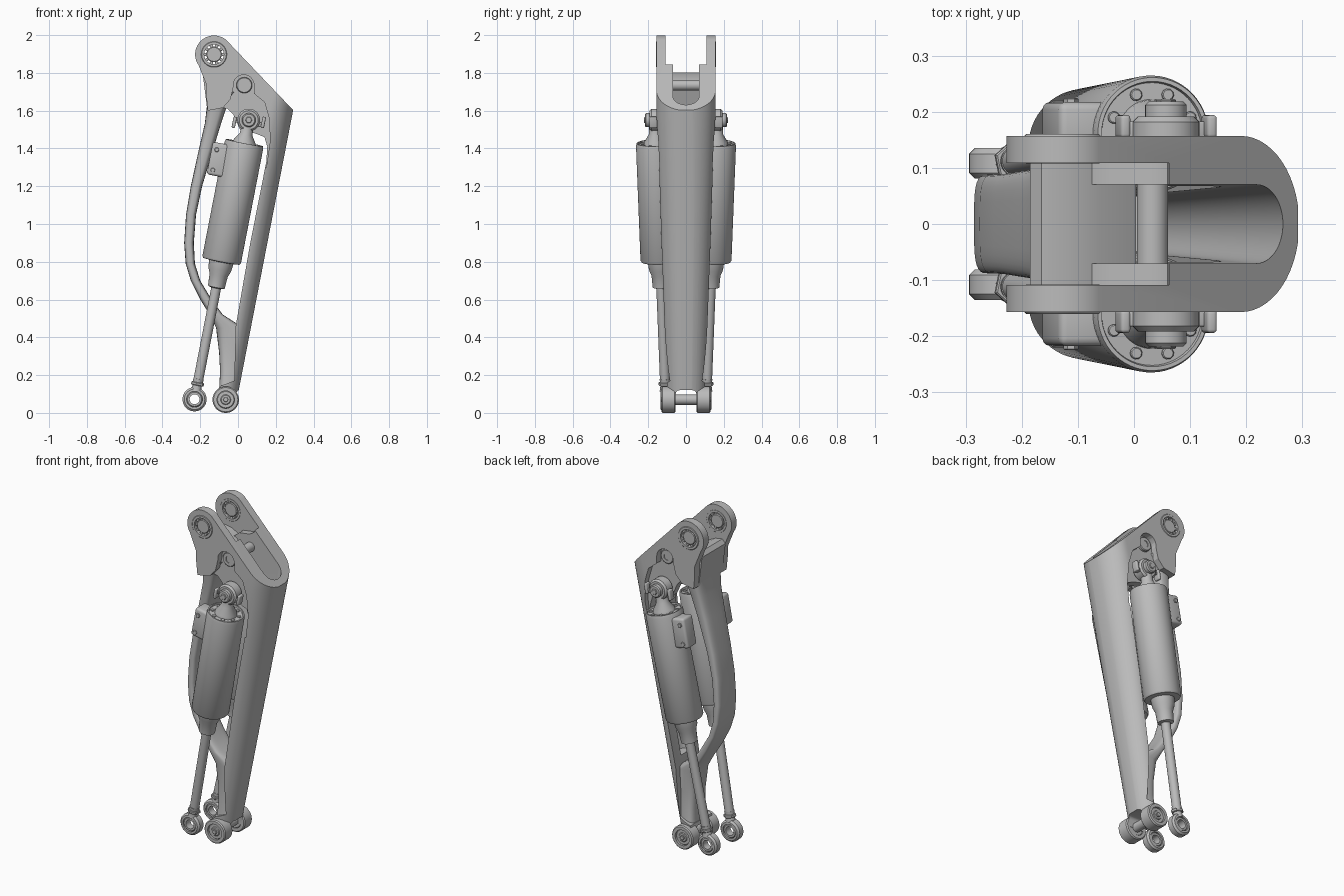
import bpy, bmesh, math
from mathutils import Vector, Matrix

cube = bpy.data.objects.get("Cube")
if cube:
    bpy.data.objects.remove(cube, do_unlink=True)

metal = bpy.data.materials.new("plain_grey_metal")
metal.use_nodes = True
GREY = (0.5, 0.5, 0.5, 1)
metal.diffuse_color = GREY
metal.node_tree.nodes["Principled BSDF"].inputs["Base Color"].default_value = GREY


def finish(name, bm):
    bmesh.ops.remove_doubles(bm, verts=bm.verts, dist=0.00005)
    bmesh.ops.recalc_face_normals(bm, faces=bm.faces)
    mesh = bpy.data.meshes.new(name)
    bm.to_mesh(mesh)
    bm.free()
    mesh.materials.append(metal)
    obj = bpy.data.objects.new(name, mesh)
    bpy.context.scene.collection.objects.link(obj)
    return obj


def smooth(obj, angle=32):
    bpy.ops.object.select_all(action='DESELECT')
    obj.select_set(True)
    bpy.context.view_layer.objects.active = obj
    bpy.ops.object.shade_smooth_by_angle(angle=math.radians(angle))
    return obj


def loft(name, rings, closed=False):
    """Skin a row of equal-length rings; cap the ends unless closed."""
    bm = bmesh.new()
    rows = [[bm.verts.new(p) for p in ring] for ring in rings]
    n = len(rows[0])
    pairs = list(zip(rows, rows[1:])) + ([(rows[-1], rows[0])] if closed else [])
    for a, b in pairs:
        for i in range(n):
            bm.faces.new((a[i], a[(i + 1) % n], b[(i + 1) % n], b[i]))
    if not closed:
        bm.faces.new(rows[0])
        bm.faces.new(rows[-1])
    return finish(name, bm)


def prism(name, outline, y0, y1):
    return loft(name, [[(x, y, z) for x, z in outline] for y in (y0, y1)])


def lathe(name, profile, origin, axis, closed=False, seg=40):
    """Turn (radius, distance) points about an axis; closed makes a ring."""
    turn = Vector(axis).to_track_quat('Z', 'Y')
    rings = []
    for r, t in profile:
        ring = [(r * math.cos(math.tau * i / seg), r * math.sin(math.tau * i / seg), t)
                for i in range(seg)]
        rings.append([Vector(origin) + turn @ Vector(p) for p in ring])
    return smooth(loft(name, rings, closed))


def disc(name, origin, axis, r, t0, t1, bevel=0.004, seg=32):
    return lathe(name, [(r - bevel, t0), (r, t0 + bevel), (r, t1 - bevel), (r - bevel, t1)],
                 origin, axis, seg=seg)


def ring(name, origin, axis, inner, outer, t0, t1, b=0.006):
    return lathe(name, [(inner, t0), (outer - b, t0), (outer, t0 + b), (outer, t1 - b),
                        (outer - b, t1), (inner, t1)], origin, axis, closed=True)


def box(name, centre, size, tilt=0, bevel=0.0):
    bm = bmesh.new()
    bmesh.ops.create_cube(bm, size=1)
    bmesh.ops.scale(bm, vec=size, verts=bm.verts)
    bmesh.ops.bevel(bm, geom=bm.edges[:], offset=bevel, segments=3,
                    profile=0.5, affect='EDGES')
    bm.transform(Matrix.Translation(centre) @ Matrix.Rotation(tilt, 4, 'Y'))
    return smooth(finish(name, bm))


def cut(obj, tool, operation='DIFFERENCE'):
    mod = obj.modifiers.new("cut", 'BOOLEAN')
    mod.operation, mod.object, mod.solver = operation, tool, 'EXACT'
    graph = bpy.context.evaluated_depsgraph_get()
    mesh = bpy.data.meshes.new_from_object(obj.evaluated_get(graph))
    obj.modifiers.clear()
    obj.data = mesh
    bpy.data.objects.remove(tool, do_unlink=True)


def arc(cx, cz, r, a0, a1, n):
    return [(cx + r * math.cos(math.radians(a0 + (a1 - a0) * i / n)),
             cz + r * math.sin(math.radians(a0 + (a1 - a0) * i / n))) for i in range(n + 1)]


def round_back(z, edge, half, depth):
    """Horizontal section with straight sides and a rounded +x end."""
    end = [(edge - depth + depth * math.sin(a), -half * math.cos(a), z)
           for a in [math.pi * i / 28 for i in range(29)]]
    return [(-0.6, -half, z)] + end + [(-0.6, half, z)]


def beam_edge(z):
    return 0.295 + (z - 1.603) * 0.194


# Main frame: side outline shaped by a tapering rounded channel
TOP, FOOT = (-0.127, 1.898), (-0.065, 0.07)
outline = arc(*TOP, 0.1, 215, 50, 22) + [
    (0.292, 1.603), (0.0, 0.1), (0.0, 0.06), (-0.12, 0.06), (-0.1, 0.14), (-0.02, 0.17),
    (-0.012, 0.46), (0.065, 0.9),
    (0.15, 1.33), (0.155, 1.41), (0.14, 1.46), (0.09, 1.48), (0.01, 1.5), (-0.025, 1.58),
    (-0.055, 1.61), (-0.08, 1.615), (-0.16, 1.6), (-0.168, 1.68), (-0.168, 1.74)]
frame = prism("main_frame", outline, -0.3, 0.3)
outer = [round_back(z, beam_edge(z), h, h * 0.8)
         for z, h in ((-0.1, 0.092), (1.6, 0.157), (2.1, 0.157))]
cut(frame, loft("outer_form", outer), 'INTERSECT')
inner = [round_back(z, beam_edge(z) - 0.035, h, h * 0.8)
         for z, h in ((0.52, 0.05), (1.6, 0.07), (2.1, 0.07))]
cut(frame, loft("channel", inner))
fork = [(-0.5, 2.1), (0.09, 2.1), (0.075, 1.9), (0.06, 1.83), (0.03, 1.81), (-0.04, 1.8),
        (-0.09, 1.76), (-0.5, 1.74)]
cut(frame, prism("fork_gap", fork, -0.109, 0.109))
cut(frame, box("foot_gap", (-0.06, 0, 0.02), (0.3, 0.11, 0.2), bevel=0.02))

# Recesses beside the damper heads, and bearing bores
recess = arc(0.03, 1.735, 0.055, 190, 0, 12) + [
    (0.085, 1.69), (0.14, 1.645), (0.165, 1.56), (0.17, 1.44), (0.15, 1.3), (-0.1, 1.3),
    (-0.1, 1.58), (-0.08, 1.615), (-0.04, 1.66)]
for s in (1, -1):
    cut(frame, prism("recess", recess, s * 0.118, s * 0.3))
bore = lathe("bore", [(0.062, -0.3), (0.062, 0.3)], (TOP[0], 0, TOP[1]), (0, 1, 0))
cut(frame, bore)
smooth(frame)

# Curved rear strut down to the foot: rounded sections (outer x, inner x, z, half width)
stations = [(-0.172, 0.0, 1.70, 0.135), (-0.165, -0.06, 1.62, 0.125),
            (-0.176, -0.09, 1.53, 0.11), (-0.206, -0.13, 1.4, 0.098),
            (-0.25, -0.19, 1.2, 0.09), (-0.275, -0.222, 1.05, 0.088),
            (-0.285, -0.234, 0.9, 0.088), (-0.277, -0.228, 0.79, 0.088),
            (-0.25, -0.2, 0.7, 0.086), (-0.2, -0.14, 0.6, 0.083), (-0.15, -0.08, 0.52, 0.08),
            (-0.116, 0.03, 0.45, 0.077), (-0.1, 0.025, 0.32, 0.072),
            (-0.095, 0.01, 0.22, 0.075), (-0.1, -0.01, 0.122, 0.085)]
sections = []
for x0, x1, z, half in stations:
    loop = []
    for i in range(32):
        c, d = math.cos(math.tau * i / 32), math.sin(math.tau * i / 32)
        loop.append(((x0 + x1) / 2 + (x1 - x0) / 2 * math.copysign(abs(c) ** 0.6, c),
                     half * math.copysign(abs(d) ** 0.5, d), z))
    sections.append(loop)
smooth(loft("rear_strut", sections), 50)
web = [(-0.165, 1.62), (-0.185, 1.78), (-0.165, 1.803), (-0.12, 1.795), (-0.06, 1.765),
       (0.004, 1.71), (-0.03, 1.62)]
smooth(prism("fork_web", web, -0.112, 0.112))

# Cross pins
disc("fork_pin", (0.033, 0, 1.735), (0, 1, 0), 0.028, -0.13, 0.13)
disc("foot_pin", (FOOT[0], 0, FOOT[1]), (0, 1, 0), 0.027, -0.125, 0.125)

for s, side in ((1, "left"), (-1, "right")):
    out = Vector((0, s, 0))

    # Upper bearing with rollers
    hub = Vector((TOP[0], 0, TOP[1]))
    ring(side + "_bearing_race", hub, out, 0.052, 0.068, 0.108, 0.16, 0.003)
    disc(side + "_bearing_hub", hub, out, 0.041, 0.112, 0.152)
    for i in range(10):
        a = math.tau * i / 10
        spot = hub + Vector((math.cos(a), 0, math.sin(a))) * 0.047
        disc(side + "_roller", spot, out, 0.009, 0.118, 0.15, 0.001, 10)

    # Fork pin washer and foot boss
    ring(side + "_pin_washer", (0.033, 0, 1.735), out, 0.02, 0.042, 0.11, 0.135, 0.004)
    foot = Vector((FOOT[0], 0, FOOT[1]))
    ring(side + "_foot_boss", foot, out, 0.046, 0.07, 0.055, 0.13)
    ring(side + "_foot_bush", foot, out, 0.02, 0.047, 0.058, 0.12, 0.004)
    disc(side + "_foot_bolt", foot, out, 0.014, 0.1, 0.134, 0.002, 6)

    # Damper: body, collar, rod and rod end along one axis
    low, high = Vector((-0.23, s * 0.108, 0.072)), Vector((0.057, s * 0.166, 1.55))
    axis = (high - low).normalized()
    tilt = math.atan2(axis.x, axis.z)
    lathe(side + "_damper_body", [
        (0.05, 0.74), (0.098, 0.745), (0.104, 0.755), (0.104, 1.37), (0.1, 1.385),
        (0.093, 1.385), (0.091, 1.376), (0.03, 1.376)], low, axis, seg=56)
    lathe(side + "_damper_collar", [(0.03, 0.6), (0.045, 0.605), (0.049, 0.67), (0.061, 0.7),
                                    (0.066, 0.745)], low, axis)
    disc(side + "_damper_rod", low, axis, 0.026, 0.1, 0.64)
    disc(side + "_rod_nut", low, axis, 0.036, 0.075, 0.092, 0.003, 6)
    lathe(side + "_rod_neck", [(0.03, 0.045), (0.024, 0.075), (0.028, 0.11)], low, axis)
    ring(side + "_rod_eye", low, out, 0.042, 0.064, -0.027, 0.027, 0.01)
    ring(side + "_rod_eye_ball", low, out, 0.026, 0.043, -0.022, 0.022)

    # Damper head: cap bolts, neck, eye and clamp ears
    flat = axis.cross(out).normalized()
    for i in range(8):
        a = math.tau * (i + 0.5) / 8
        spot = low + (flat * math.cos(a) + axis.cross(flat) * math.sin(a)) * 0.075
        disc(side + "_cap_bolt", spot, axis, 0.011, 1.37, 1.382, 0.002, 10)
    lathe(side + "_head_neck", [(0.062, 1.37), (0.06, 1.39), (0.034, 1.43), (0.032, 1.48)],
          low, axis)
    disc(side + "_head_eye", high, out, 0.06, -0.045, 0.026, 0.01)
    disc(side + "_head_pin", high, out, 0.037, -0.06, 0.052, 0.006)
    disc(side + "_head_bolt", high, out, 0.018, 0.04, 0.057, 0.003, 6)
    for x in (-0.077, 0.077):
        box(side + "_clamp_ear", high + Vector((x, s * 0.008, -0.012)),
            (0.018, 0.04, 0.06), tilt, 0.006)
    box(side + "_clamp_bar", high + Vector((0, s * 0.002, -0.012)), (0.15, 0.03, 0.026),
        tilt, 0.004)

    # Valve block on the rear of the damper, with two screws
    block = low + axis * 1.282 + Vector((-0.112, s * 0.015, 0.01))
    box(side + "_valve_block", block, (0.105, 0.09, 0.175), tilt, 0.014)
    for t in (-0.055, 0.055):
        screw = block + axis * t + Vector((-0.025, 0, 0))
        disc(side + "_valve_screw", screw, out, 0.013, 0.03, 0.05, 0.002, 6)
